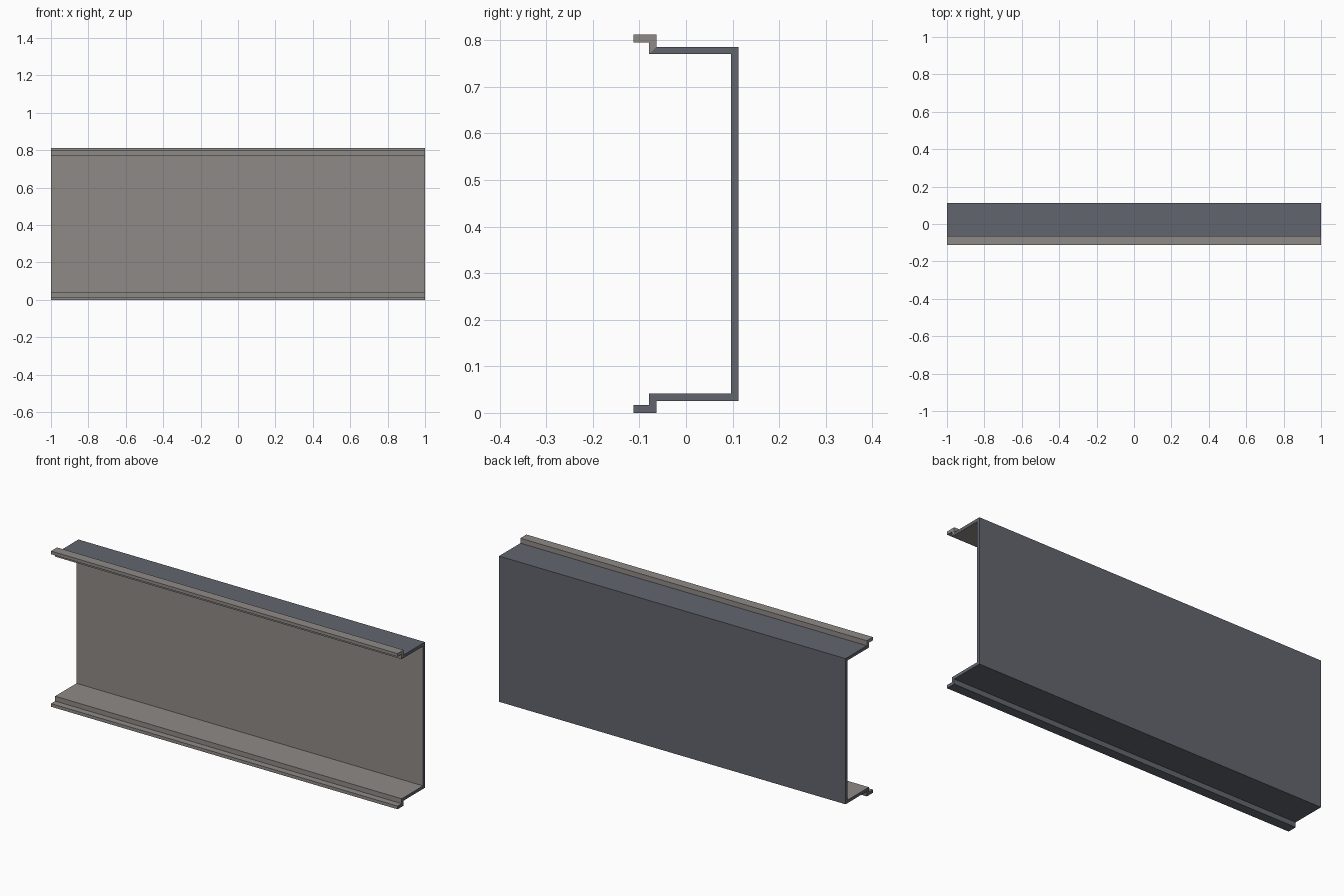
import bpy, bmesh

if "Cube" in bpy.data.objects:
    bpy.data.objects.remove(bpy.data.objects["Cube"])

HEIGHT = 0.812


def material(name, rgb):
    m = bpy.data.materials.new(name)
    m.diffuse_color = (*rgb, 1)
    m.use_nodes = True
    m.node_tree.nodes["Principled BSDF"].inputs["Base Color"].default_value = m.diffuse_color
    return m


warm = material("warm_grey", (0.275, 0.254, 0.242))
blue = material("blue_grey", (0.122, 0.130, 0.156))

# Lower half of the folded sheet section (y, z): lip, step, flange, web corner
outer = [(-0.113, 0), (-0.063, 0), (-0.063, 0.026), (0.113, 0.026)]
inner = [(-0.113, 0.0165), (-0.079, 0.0165), (-0.079, 0.042), (0.097, 0.042)]


def mirrored(points):
    return points + [(y, HEIGHT - z) for y, z in reversed(points)]


outer, inner = mirrored(outer), mirrored(inner)

bm = bmesh.new()


def ring(points, x):
    return [bm.verts.new((x, y, z)) for y, z in points]


lo, li = ring(outer, -1), ring(inner, -1)
ro, ri = ring(outer, 1), ring(inner, 1)


def face(verts, mat):
    bm.faces.new(verts).material_index = mat


for i in range(7):
    j = i + 1
    back = 1 if i < 5 else 0                          # upper lip and step are warm all round
    face((lo[i], lo[j], ro[j], ro[i]), back)          # outside skin
    face((li[i], li[j], ri[j], ri[i]), 0)             # inside skin
    face((lo[i], lo[j], li[j], li[i]), back)          # left cut end
    face((ro[i], ro[j], ri[j], ri[i]), back)          # right cut end

# Front edges of the two lips
for i in (0, 7):
    face((lo[i], li[i], ri[i], ro[i]), 0)

bmesh.ops.recalc_face_normals(bm, faces=bm.faces[:])
mesh = bpy.data.meshes.new("channel_panel")
bm.to_mesh(mesh)
bm.free()
mesh.materials.append(warm)
mesh.materials.append(blue)
bpy.context.collection.objects.link(bpy.data.objects.new("channel_panel", mesh))
